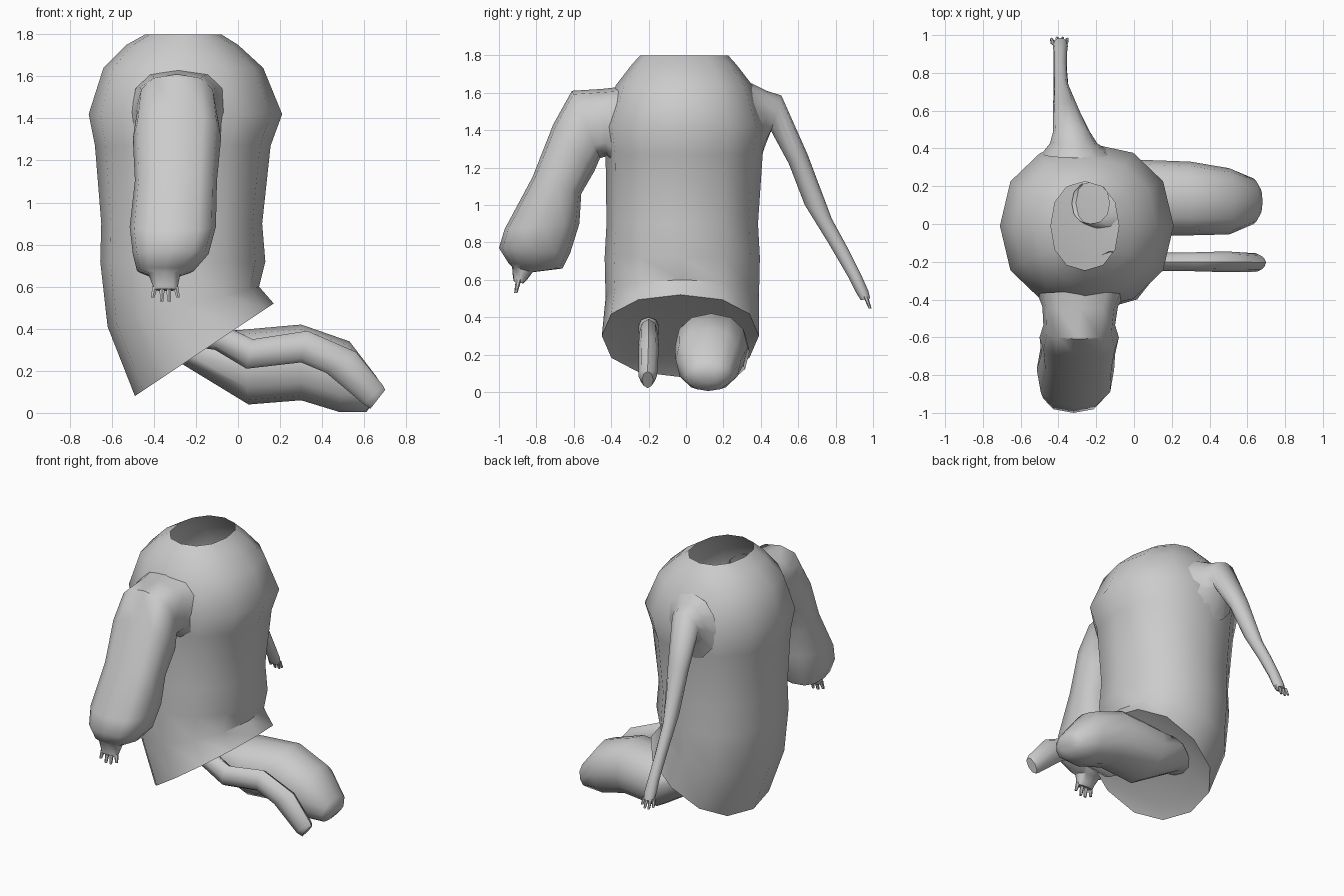
import bpy, bmesh
from math import sin, cos, pi, radians
from mathutils import Vector

if "Cube" in bpy.data.objects:
    bpy.data.objects.remove(bpy.data.objects["Cube"])


def loft(name, plane, sections, sides=12, square=1.0, cap_end=False):
    """Skin rings. A section is (point a, point b, side centre, side half width);
    a and b are the two opposite silhouette points in the xz or yz plane."""
    def place(u, z, side):
        return Vector((u, side, z)) if plane == 'xz' else Vector((side, u, z))

    def soft(v):
        return 0 if abs(v) < 1e-6 else (1 if v > 0 else -1) * abs(v) ** square

    bm = bmesh.new()
    rings = []
    for a, b, centre, width in sections:
        mid = (place(*a, centre) + place(*b, centre)) / 2
        axis = (place(*a, centre) - place(*b, centre)) / 2
        across = place(0, 0, width)
        rings.append([bm.verts.new(mid + axis * soft(cos(2 * pi * i / sides))
                                   + across * soft(sin(2 * pi * i / sides)))
                      for i in range(sides)])
    for r, s in zip(rings, rings[1:]):
        for i in range(sides):
            j = (i + 1) % sides
            bm.faces.new((r[i], r[j], s[j], s[i]))
    if cap_end:
        bm.faces.new(rings[-1])
    bmesh.ops.recalc_face_normals(bm, faces=bm.faces)
    # keep the open shells facing outward
    if bm.calc_volume(signed=True) < 0:
        bmesh.ops.reverse_faces(bm, faces=bm.faces)
    mesh = bpy.data.meshes.new(name)
    bm.to_mesh(mesh)
    bm.free()
    ob = bpy.data.objects.new(name, mesh)
    bpy.context.collection.objects.link(ob)
    return ob


def fingers(name, start, end, xs, size):
    """A row of small tapered fingers; the outer ones are shorter."""
    for i, x in enumerate(xs):
        k = 0.75 if i in (0, len(xs) - 1) else 1.0
        tip = [s + (e - s) * k for s, e in zip(start, end)]
        spread = (x - sum(xs) / len(xs)) * 0.2
        loft(f"{name}_{i + 1}", 'yz', [
            ((start[0] - size, start[1]), (start[0] + size, start[1]), x, size),
            ((tip[0] - size * .6, tip[1]), (tip[0] + size * .6, tip[1]),
             x + spread, size * .6)], sides=6, cap_end=True)


# Torso shell, open at the neck, with a slightly recessed slanted floor
loft("torso", 'xz', [
    ((-.08, 1.80), (-.44, 1.80), -.01, .235),
    ((.00, 1.75), (-.53, 1.75), -.01, .28),
    ((.12, 1.64), (-.64, 1.64), -.01, .365),
    ((.21, 1.42), (-.71, 1.42), -.01, .44),
    ((.155, 1.27), (-.68, 1.27), -.01, .42),
    ((.115, .90), (-.65, .90), -.02, .405),
    ((.13, .72), (-.655, .72), -.02, .415),
    ((.10, .60), (-.62, .41), -.02, .41),
    ((.17, .52), (-.49, .08), -.03, .42),
    ((.05, .46), (-.42, .16), -.03, .34)], sides=12, square=.9, cap_end=True)

# Wide arm on the front side, flared where it joins the shoulder
loft("wide_arm", 'yz', [
    ((-.36, 1.63), (-.385, 1.20), -.28, .23),
    ((-.45, 1.62), (-.425, 1.26), -.285, .20),
    ((-.61, 1.61), (-.46, 1.25), -.29, .19),
    ((-.71, 1.43), (-.49, 1.18), -.29, .21),
    ((-.82, 1.15), (-.56, 1.06), -.295, .195),
    ((-.97, .87), (-.57, .90), -.31, .205),
    ((-1.0, .77), (-.62, .74), -.32, .18),
    ((-.95, .69), (-.66, .66), -.345, .135),
    ((-.93, .67), (-.82, .64), -.35, .075),
    ((-.925, .61), (-.85, .60), -.345, .06),
    ((-.92, .59), (-.87, .58), -.345, .058)], square=.75, cap_end=True)
fingers("wide_arm_finger", (-.895, .60), (-.91, .53), (-.395, -.36, -.33, -.295), .015)

# Slim arm on the back side
loft("slim_arm", 'yz', [
    ((.35, 1.65), (.39, 1.22), -.30, .19),
    ((.43, 1.61), (.425, 1.32), -.32, .125),
    ((.51, 1.585), (.455, 1.395), -.33, .10),
    ((.65, 1.27), (.55, 1.22), -.36, .07),
    ((.78, .925), (.635, 1.0), -.385, .04),
    ((.87, .76), (.765, .79), -.39, .035),
    ((.935, .63), (.87, .61), -.39, .035),
    ((.975, .54), (.91, .53), -.39, .04),
    ((.985, .50), (.935, .49), -.39, .035)], cap_end=True)
fingers("slim_arm_finger", (.96, .51), (.985, .445), (-.43, -.405, -.38, -.36), .013)

# Wide leg, growing out of the torso floor and bent along the ground
loft("wide_leg", 'xz', [
    ((-.13, .36), (-.33, .23), .11, .11),
    ((-.06, .39), (-.27, .235), .12, .16),
    ((.02, .395), (.05, .04), .14, .20),
    ((.30, .42), (.30, .06), .135, .195),
    ((.53, .34), (.48, .005), .12, .175),
    ((.66, .17), (.61, .005), .12, .12),
    ((.68, .12), (.65, .05), .12, .07)], square=.9, cap_end=True)

# Slim leg beside it
loft("slim_leg", 'xz', [
    ((-.08, .40), (-.18, .31), -.20, .055),
    ((-.03, .40), (-.11, .30), -.20, .055),
    ((.07, .35), (.04, .21), -.20, .05),
    ((.33, .39), (.30, .24), -.20, .05),
    ((.56, .29), (.42, .19), -.20, .055),
    ((.69, .13), (.60, .04), -.205, .05),
    ((.70, .11), (.63, .02), -.205, .03)], sides=8, cap_end=True)

# Smooth shading that keeps hard creases
for ob in bpy.context.scene.objects:
    ob.select_set(True)
    bpy.context.view_layer.objects.active = ob
bpy.ops.object.shade_smooth_by_angle(angle=radians(50))
